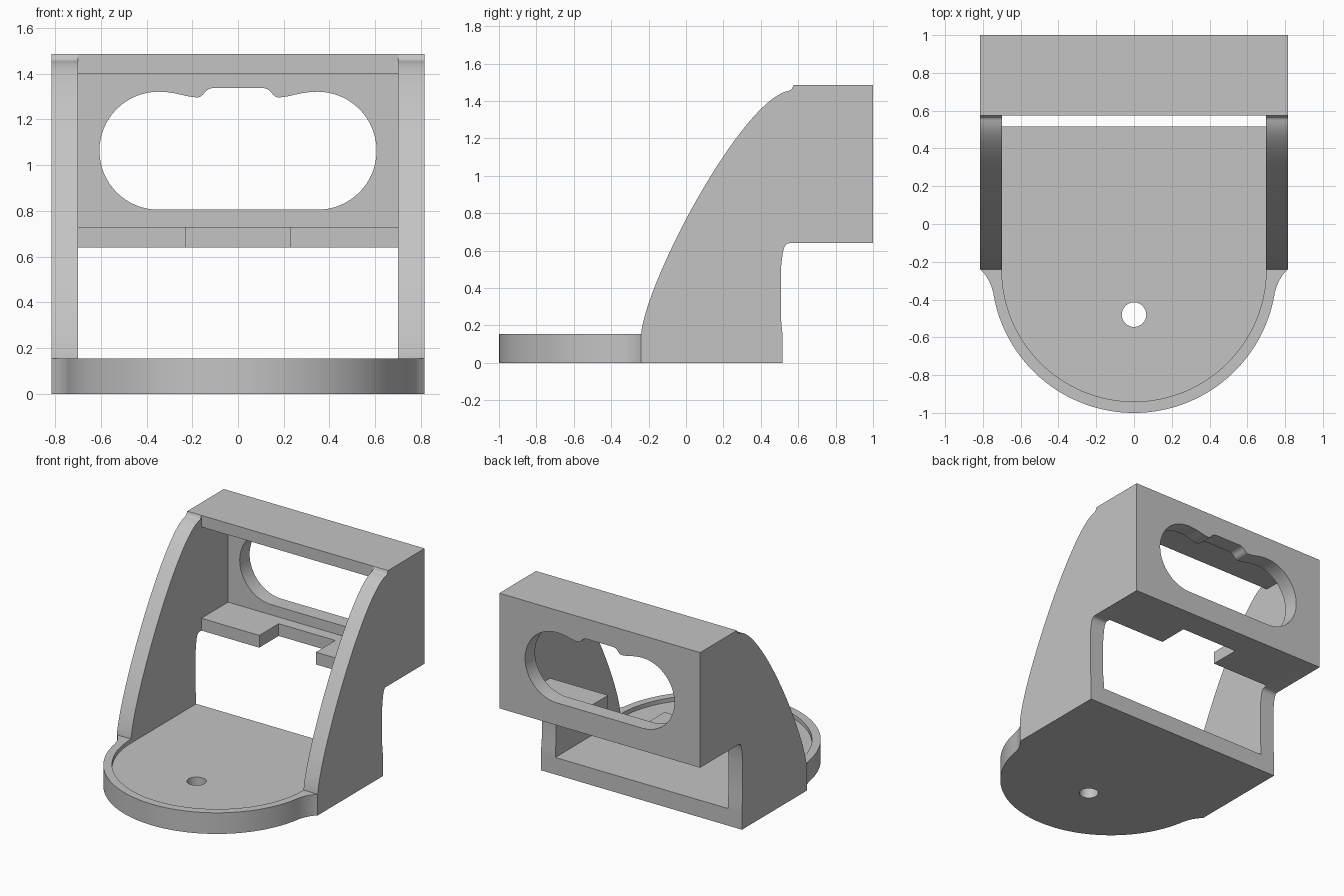
import bpy, bmesh
from math import sin, cos, pi, radians
from mathutils import Vector
from mathutils.geometry import interpolate_bezier

cube = bpy.data.objects.get("Cube")
if cube:
    bpy.data.objects.remove(cube, do_unlink=True)

grey = bpy.data.materials.new("plain grey")
grey.use_nodes = True
colour = (0.55, 0.55, 0.55, 1)
grey.diffuse_color = colour
grey.node_tree.nodes["Principled BSDF"].inputs["Base Color"].default_value = colour

# Overall sizes
HALF, INNER = 0.815, 0.70
FLOOR, RIM = 0.125, 0.155
LOW, TOP = 0.64, 1.485
SHOULDER, BASE_BACK = -0.24, 0.515
BOX_FRONT, PANEL_FRONT, BACK = 0.575, 0.885, 1.0

PLANES = {
    "x": lambda a, b, d: (d, a, b),
    "y": lambda a, b, d: (a, d, b),
    "z": lambda a, b, d: (a, b, d),
}


def extrude(name, axis, lo, hi, outline, holes=()):
    """Solid from a flat outline, with optional holes, along one axis."""
    bm = bmesh.new()
    place = PLANES[axis]
    edges = []
    for loop in (outline, *holes):
        verts = [bm.verts.new(place(a, b, lo)) for a, b in loop]
        if holes:
            edges += [bm.edges.new((v, verts[i - 1])) for i, v in enumerate(verts)]
        else:
            bm.faces.new(verts)
    if holes:
        bmesh.ops.triangle_fill(bm, edges=edges, use_beauty=True)
    grown = bmesh.ops.extrude_face_region(bm, geom=bm.faces[:], use_keep_orig=True)
    moved = [g for g in grown["geom"] if isinstance(g, bmesh.types.BMVert)]
    bmesh.ops.translate(bm, verts=moved, vec=Vector(place(0, 0, hi - lo)))
    bmesh.ops.recalc_face_normals(bm, faces=bm.faces[:])
    mesh = bpy.data.meshes.new(name)
    bm.to_mesh(mesh)
    bm.free()
    mesh.materials.append(grey)
    obj = bpy.data.objects.new(name, mesh)
    bpy.context.collection.objects.link(obj)
    bpy.ops.object.select_all(action="DESELECT")
    obj.select_set(True)
    bpy.context.view_layer.objects.active = obj
    bpy.ops.object.shade_smooth_by_angle(angle=radians(30))
    return obj


def arc(cx, cy, r, start, end, n):
    angles = [radians(start + (end - start) * i / n) for i in range(n + 1)]
    return [(cx + r * cos(t), cy + r * sin(t)) for t in angles]


def bezier(*pts, n=24):
    pts = [Vector((a, b, 0)) for a, b in pts]
    return [(p.x, p.y) for p in interpolate_bezier(*pts, n)]


def mirrored(path):
    return [(-a, b) for a, b in reversed(path)]


def rect(a0, a1, b0, b1):
    return [(a0, b0), (a1, b0), (a1, b1), (a0, b1)]


# Base slab: round nose with flared shoulders and a cable hole
flare = bezier((HALF, SHOULDER), (0.78, -0.27), (0.76, -0.31), (0.746, -0.36), n=8)
nose = flare + arc(0, -0.245, 0.755, -8.8, -171.2, 64)[1:-1] + mirrored(flare)
slab = [(HALF, BASE_BACK)] + nose + [(-HALF, BASE_BACK)]
cable_hole = arc(0, -0.48, 0.065, 0, 348.75, 31)
extrude("base_slab", "z", 0, FLOOR, slab, [cable_hole])

# Raised rim around the nose
extrude("base_rim", "z", FLOOR, RIM, nose + arc(0, SHOULDER, INNER, -180, 0, 64))

# Side walls with a swept front edge and a rounded rear step
sweep = bezier((SHOULDER, RIM), (-0.21, 0.45), (0.30, 1.41), (0.55, 1.455), n=40)
lip = bezier((0.55, 1.455), (0.562, 1.457), (0.567, 1.465), (BOX_FRONT, TOP), n=6)
step = bezier((0.555, LOW), (0.52, LOW), (0.518, 0.60), (0.507, 0.50), n=12)
wall = ([(SHOULDER, FLOOR)] + sweep + lip[1:] + [(BACK, TOP), (BACK, LOW)]
        + step + [(0.507, 0.24), (BASE_BACK, 0.16), (BASE_BACK, FLOOR)])
extrude("left_wall", "x", INNER, HALF, wall)
extrude("right_wall", "x", -HALF, -INNER, wall)

# Back panel with a rounded window, notched along its upper edge
end_cap = arc(0.348, 1.063, 0.258, -90, 90, 32)
dip = bezier((0.348, 1.321), (0.27, 1.321), (0.23, 1.297), (0.175, 1.296), n=10)
bump = bezier((0.175, 1.296), (0.14, 1.305), (0.15, 1.337), (0.10, 1.338), n=10)
half_window = end_cap + dip[1:] + bump[1:]
window = half_window + mirrored(half_window)
extrude("back_panel", "y", PANEL_FRONT, BACK, rect(-INNER, INNER, LOW, TOP), [window])

# Top plate between the walls
extrude("top_plate", "z", 1.40, TOP, rect(-INNER, INNER, BOX_FRONT, PANEL_FRONT))

# Lower ledge with a central notch
half_ledge = [(INNER, PANEL_FRONT), (INNER, BOX_FRONT), (0.23, BOX_FRONT), (0.23, 0.80)]
extrude("lower_ledge", "z", LOW, 0.73, half_ledge + mirrored(half_ledge))
